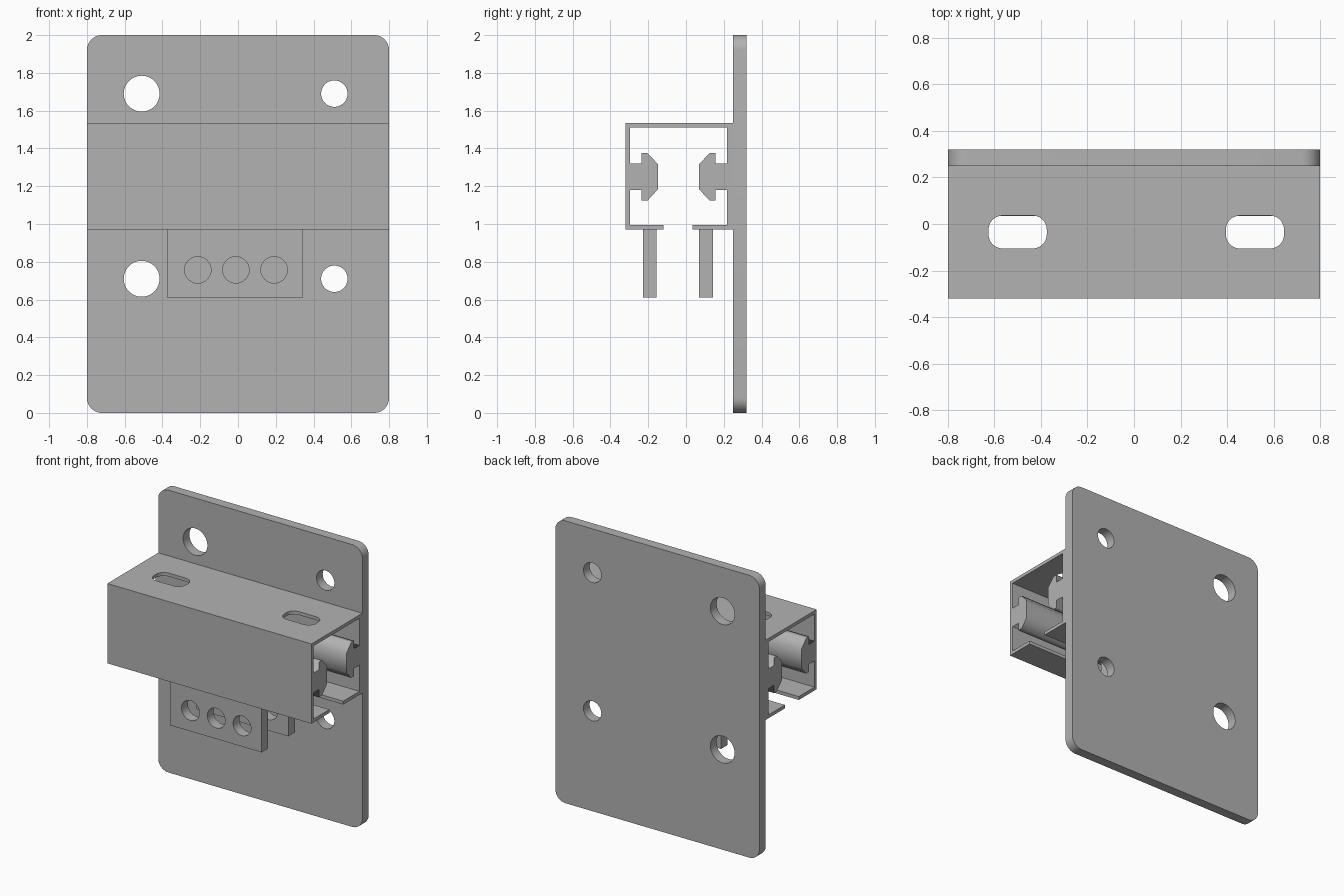
import bpy
import bmesh
from math import sin, cos, pi, radians
from mathutils import Vector

cube = bpy.data.objects.get("Cube")
if cube:
    bpy.data.objects.remove(cube, do_unlink=True)

GREY = (0.448, 0.448, 0.448, 1)
steel = bpy.data.materials.new("grey metal")
steel.use_nodes = True
steel.diffuse_color = GREY
steel.node_tree.nodes["Principled BSDF"].inputs["Base Color"].default_value = GREY


def circle(cx, cy, r, n=48):
    return [(cx + r * cos(2 * pi * i / n), cy + r * sin(2 * pi * i / n)) for i in range(n)]


def rounded(x0, x1, y0, y1, r, n=10):
    """Outline of a rectangle with rounded corners."""
    corners = [(x1 - r, y1 - r), (x0 + r, y1 - r), (x0 + r, y0 + r), (x1 - r, y0 + r)]
    return [(cx + r * cos(pi / 2 * (k + i / n)), cy + r * sin(pi / 2 * (k + i / n)))
            for k, (cx, cy) in enumerate(corners) for i in range(n + 1)]


# Map the flat outline and its depth to model axes
PLANES = {
    "xy": lambda u, v, d: Vector((u, v, d)),
    "xz": lambda u, v, d: Vector((u, -d, v)),
    "yz": lambda u, v, d: Vector((d, u, v)),
}


def prism(name, outlines, plane, lo, hi):
    """Extrude an outline, with later outlines as holes, from lo to hi."""
    curve = bpy.data.curves.new(name, "CURVE")
    curve.dimensions = "2D"
    curve.fill_mode = "BOTH"
    curve.extrude = (hi - lo) / 2
    for outline in outlines:
        spline = curve.splines.new("POLY")
        spline.points.add(len(outline) - 1)
        for p, (u, v) in zip(spline.points, outline):
            p.co = (u, v, 0, 1)
        spline.use_cyclic_u = True
    temp = bpy.data.objects.new(name, curve)
    bpy.context.collection.objects.link(temp)
    bpy.context.view_layer.update()
    graph = bpy.context.evaluated_depsgraph_get()
    mesh = bpy.data.meshes.new_from_object(temp.evaluated_get(graph))
    bpy.data.objects.remove(temp, do_unlink=True)
    bpy.data.curves.remove(curve)

    mid = (lo + hi) / 2
    depth = -mid if plane == "xz" else mid
    bm = bmesh.new()
    bm.from_mesh(mesh)
    for v in bm.verts:
        v.co = PLANES[plane](v.co.x, v.co.y, v.co.z + depth)
    bmesh.ops.remove_doubles(bm, verts=bm.verts, dist=1e-5)
    bmesh.ops.recalc_face_normals(bm, faces=bm.faces)
    bm.to_mesh(mesh)
    bm.free()
    mesh.name = name
    mesh.materials.clear()
    mesh.materials.append(steel)
    obj = bpy.data.objects.new(name, mesh)
    bpy.context.collection.objects.link(obj)
    return obj


def smooth(obj):
    bpy.ops.object.select_all(action="DESELECT")
    obj.select_set(True)
    bpy.context.view_layer.objects.active = obj
    bpy.ops.object.shade_smooth_by_angle(angle=radians(30))


# Mounting plate with large holes on one side and small on the other
plate_holes = [circle(x, z, r) for x, r in ((-0.51, 0.095), (0.51, 0.07)) for z in (0.71, 1.69)]
plate = prism("mounting_plate", [rounded(-0.8, 0.8, 0, 2, 0.08)] + plate_holes, "xz", 0.25, 0.32)
smooth(plate)

# Slotted channel, open underneath between two lips
FRONT, BACK, BOTTOM, TOP, WALL = -0.32, 0.25, 0.97, 1.535, 0.024
inner_front, inner_back = FRONT + WALL, 0.217
channel = prism("channel", [[
    (FRONT, BOTTOM), (-0.12, BOTTOM), (-0.12, BOTTOM + WALL), (inner_front, BOTTOM + WALL),
    (inner_front, TOP - WALL), (inner_back, TOP - WALL), (inner_back, BOTTOM + WALL),
    (0.035, BOTTOM + WALL), (0.035, BOTTOM), (BACK, BOTTOM), (BACK, TOP), (FRONT, TOP),
]], "yz", -0.8, 0.8)

# Two long slots through the channel top
for side, cx in (("right", -0.5), ("left", 0.52)):
    cutter = prism(side + "_slot_cutter",
                   [rounded(cx - 0.125, cx + 0.125, -0.105, 0.036, 0.06)], "xy", 1.45, 1.6)
    cutter.hide_render = True
    cutter.hide_set(True)
    cut = channel.modifiers.new(side + " slot", "BOOLEAN")
    cut.operation = "DIFFERENCE"
    cut.solver = "EXACT"
    cut.object = cutter
bpy.context.view_layer.objects.active = channel
for cut in list(channel.modifiers):
    helper = cut.object
    bpy.ops.object.modifier_apply(modifier=cut.name)
    bpy.data.objects.remove(helper, do_unlink=True)
smooth(channel)

# Mushroom-shaped guide rails facing each other inside the channel
HALF_PROFILE = [(0, 0.07), (0.06, 0.07), (0.06, 0.125), (0.093, 0.125), (0.147, 0.067)]
for name, wall, way in (("front_rail", inner_front, 1), ("back_rail", inner_back, -1)):
    upper = [(wall + way * d, 1.25 + h) for d, h in HALF_PROFILE]
    lower = [(wall + way * d, 1.25 - h) for d, h in reversed(HALF_PROFILE)]
    prism(name, [upper + lower], "yz", -0.8, 0.8)

# Drilled tabs hanging from the lips
tab_outline = [(-0.375, 0.61), (0.345, 0.61), (0.345, BOTTOM), (-0.375, BOTTOM)]
tab_holes = [circle(x, 0.757, 0.07) for x in (-0.213, -0.011, 0.191)]
for name, lo, hi in (("front_tab", -0.228, -0.157), ("back_tab", 0.07, 0.143)):
    smooth(prism(name, [tab_outline] + tab_holes, "xz", lo, hi))
